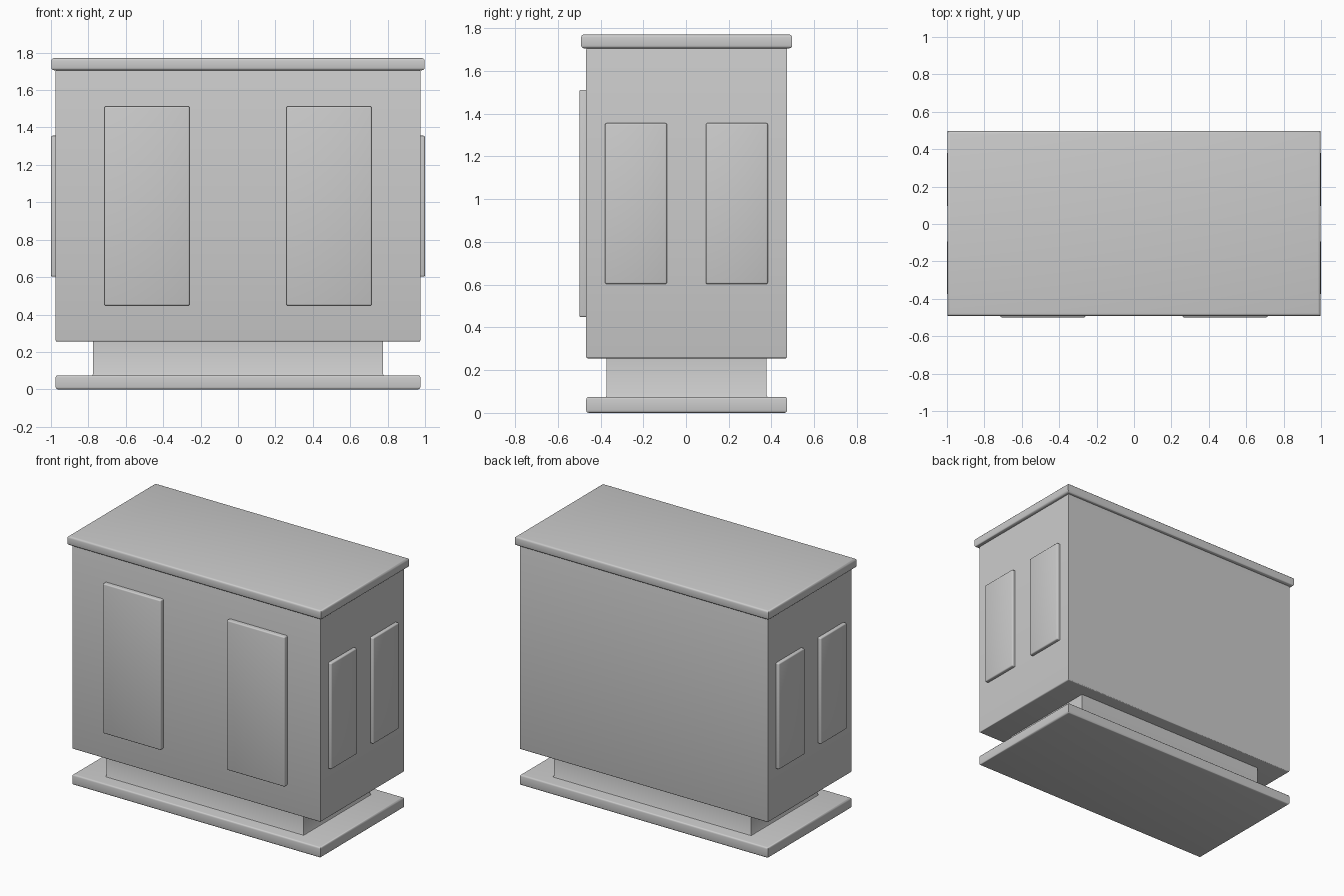
import bpy, bmesh, math

if "Cube" in bpy.data.objects:
    bpy.data.objects.remove(bpy.data.objects["Cube"])

YC = 0.003  # slight depth offset of the cabinet, balancing the front panels


def finish(name, bm):
    bmesh.ops.recalc_face_normals(bm, faces=bm.faces)
    mesh = bpy.data.meshes.new(name)
    bm.to_mesh(mesh)
    bm.free()
    ob = bpy.data.objects.new(name, mesh)
    bpy.context.collection.objects.link(ob)
    bpy.ops.object.select_all(action='DESELECT')
    ob.select_set(True)
    bpy.context.view_layer.objects.active = ob
    bpy.ops.object.shade_smooth_by_angle(angle=math.radians(50))
    return ob


def slab(name, hx, hy, profile):
    """Stack of mitred rectangles; profile is (inset, z) from bottom to top."""
    bm = bmesh.new()
    rings = []
    for inset, z in profile:
        x, y = hx - inset, hy - inset
        rings.append([bm.verts.new((sx * x, sy * y + YC, z))
                      for sx, sy in ((-1, -1), (1, -1), (1, 1), (-1, 1))])
    for a, b in zip(rings, rings[1:]):
        for i in range(4):
            j = (i + 1) % 4
            bm.faces.new((a[i], a[j], b[j], b[i]))
    bm.faces.new(rings[0][::-1])
    bm.faces.new(rings[-1])
    return finish(name, bm)


def rounded(z0, z1, r, n=3):
    """Profile of a slab with rounded lower and upper rims."""
    arc = [math.pi / 2 * i / n for i in range(n + 1)]
    low = [(r - r * math.sin(t), z0 + r - r * math.cos(t)) for t in arc]
    return low + [(i, z0 + z1 - z) for i, z in reversed(low)]


def panel(name, lo, hi, r=0.008):
    """Raised panel with softened edges."""
    bm = bmesh.new()
    bmesh.ops.create_cube(bm, size=1)
    for v in bm.verts:
        v.co = [(a + b) / 2 + c * (b - a) for a, b, c in zip(lo, hi, v.co)]
    bmesh.ops.bevel(bm, geom=bm.edges[:], offset=r, segments=3,
                    profile=0.5, affect='EDGES')
    return finish(name, bm)


# Plinth, recessed neck with small fillets, main body and lid
slab("base_plate", 0.975, 0.47, rounded(0, 0.075, 0.012))
slab("recessed_neck", 0.775, 0.374,
     [(-0.005, 0.07), (-0.003, 0.077), (0, 0.083), (0, 0.26)])
slab("cabinet_body", 0.975, 0.47, rounded(0.255, 1.709, 0.008))
slab("top_lid", 0.998, 0.494, rounded(1.706, 1.771, 0.014))

# Two tall panels on the front
for s, side in ((-1, "left"), (1, "right")):
    c = s * 0.487
    panel(f"front_panel_{side}", (c - 0.228, -0.499, 0.448), (c + 0.228, -0.44, 1.512))

# Two shorter panels on each end
for s, side in ((-1, "left"), (1, "right")):
    x0, x1 = sorted((s * 0.94, s * 1.0))
    for t, pos in ((-1, "front"), (1, "back")):
        c = t * 0.236 + 0.002
        panel(f"{side}_end_panel_{pos}", (x0, c - 0.145, 0.603), (x1, c + 0.145, 1.356))
